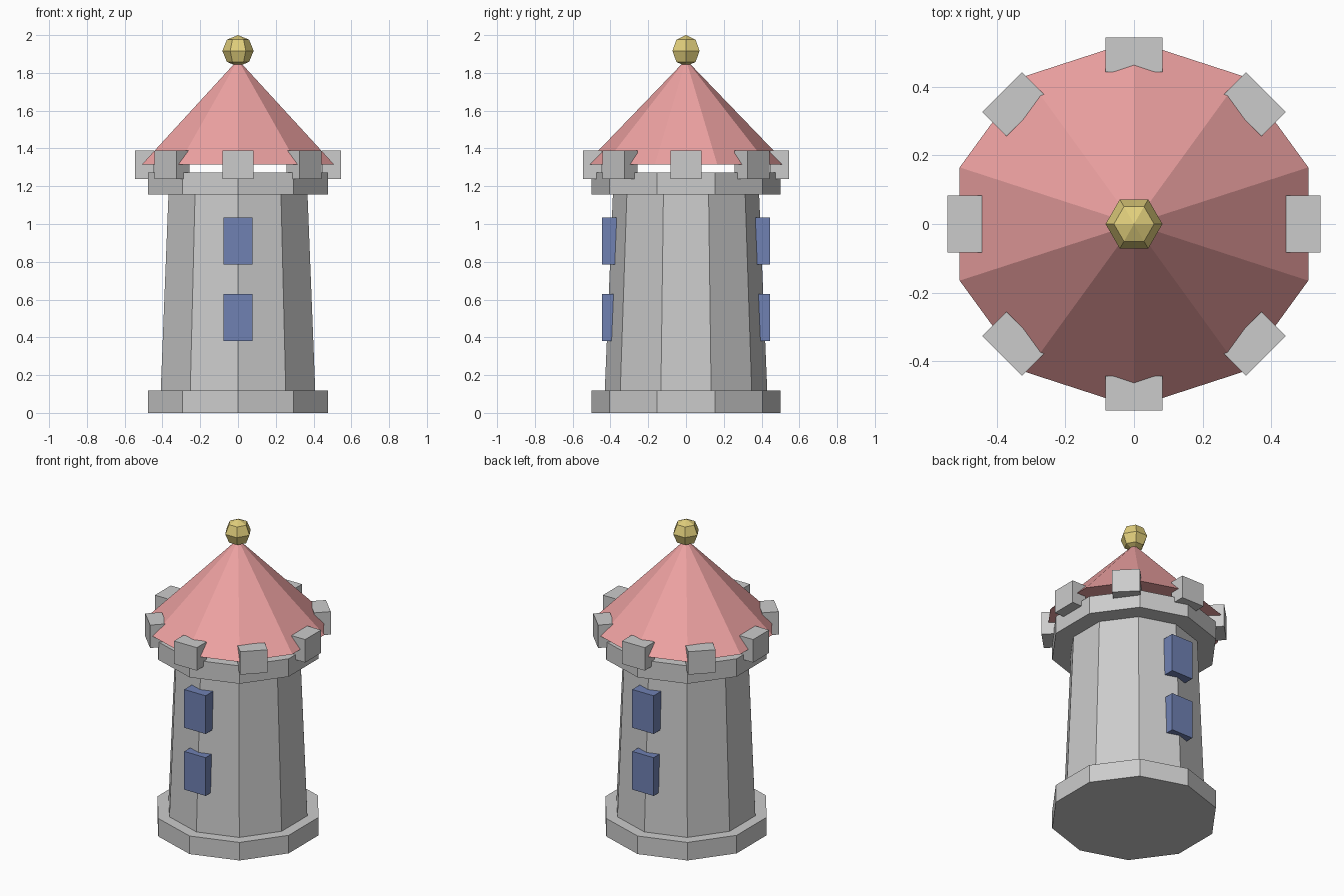
import bpy
from math import cos, sin, pi

if "Cube" in bpy.data.objects:
    bpy.data.objects.remove(bpy.data.objects["Cube"])


def material(name, rgb):
    m = bpy.data.materials.new(name)
    m.diffuse_color = (*rgb, 1)
    m.use_nodes = True
    m.node_tree.nodes["Principled BSDF"].inputs["Base Color"].default_value = m.diffuse_color
    return m


RED = material("roof_red", (0.85, 0.36, 0.36))
BLUE = material("window_blue", (0.16, 0.22, 0.45))
GOLD = material("gold", (0.75, 0.62, 0.2))


def finish(name, mat):
    ob = bpy.context.object
    ob.name = name
    if mat:
        ob.data.materials.append(mat)
    return ob


def drum(name, r0, r1, z0, z1, mat=None, sides=10):
    # faceted cylinder or cone between two heights, a corner on +y
    bpy.ops.mesh.primitive_cone_add(vertices=sides, radius1=r0, radius2=r1,
                                    depth=z1 - z0, location=(0, 0, (z0 + z1) / 2))
    return finish(name, mat)


def box(name, size, loc, turn=0, mat=None):
    bpy.ops.mesh.primitive_cube_add(size=1, location=loc, rotation=(0, 0, turn))
    ob = finish(name, mat)
    ob.scale = size
    return ob


# Tower
drum("base", 0.5, 0.5, 0, 0.118)
drum("tower_body", 0.43, 0.387, 0.118, 1.156)
drum("parapet", 0.5, 0.5, 1.156, 1.273)

# Battlement blocks
for i in range(8):
    a = i * pi / 4
    box(f"battlement_{i}", (0.1, 0.165, 0.15),
        (0.494 * cos(a), 0.494 * sin(a), 1.314), a)

# Roof and finial
drum("roof", 0.535, 0, 1.315, 1.87, RED)
bpy.ops.mesh.primitive_uv_sphere_add(segments=6, ring_count=4, radius=0.083,
                                     location=(0, 0, 1.917), rotation=(0, 0, pi / 2))
finish("finial_ball", GOLD)

# Windows, front and back
for side, y in (("front", -0.395), ("back", 0.395)):
    for level, z in (("lower", 0.505), ("upper", 0.91)):
        box(f"window_{side}_{level}", (0.155, 0.1, 0.25), (0, y, z), 0, BLUE)
